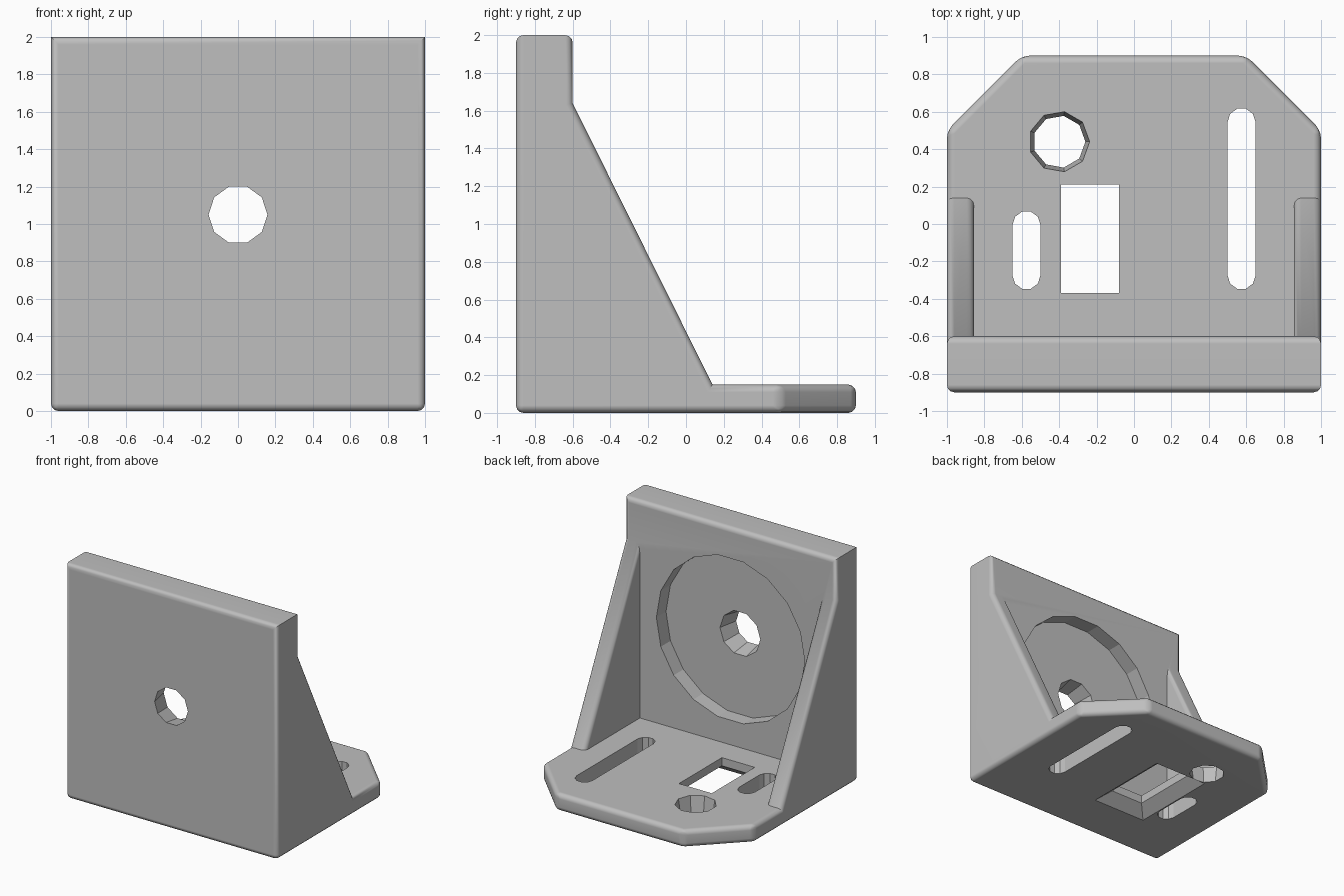
import bpy
import bmesh
from math import sin, cos, pi, radians
from mathutils import Matrix

default = bpy.data.objects.get("Cube")
if default:
    bpy.data.objects.remove(default, do_unlink=True)

# Single material
grey = bpy.data.materials.new("plain grey")
grey.use_nodes = True
color = (0.52, 0.52, 0.52, 1)
grey.diffuse_color = color
grey.node_tree.nodes["Principled BSDF"].inputs["Base Color"].default_value = color

# Main dimensions
FRONT, WALL, BACK = -0.9, -0.6, 0.9
TOP, FLOOR = 2.0, 0.15
RIB_TOP, RIB_TOE, RIB_IN = 1.64, 0.14, 0.855
CORNER_X, CORNER_Y = 0.6, 0.5


def to_object(bm, name):
    bmesh.ops.recalc_face_normals(bm, faces=bm.faces)
    mesh = bpy.data.meshes.new(name)
    bm.to_mesh(mesh)
    bm.free()
    mesh.materials.append(grey)
    obj = bpy.data.objects.new(name, mesh)
    bpy.context.collection.objects.link(obj)
    return obj


def build_bracket():
    bm = bmesh.new()

    def face(points):
        bm.faces.new([bm.verts.new(p) for p in points])

    def symmetric(half):
        """Face from one half outline plus its mirror image in x."""
        face(half + [(-x, y, z) for x, y, z in reversed(half)])

    for s in (1, -1):
        # Outer side, rib slope, rib inner triangle and clipped corner
        face([(s, FRONT, 0), (s, FRONT, TOP), (s, WALL, TOP), (s, WALL, RIB_TOP),
              (s, RIB_TOE, FLOOR), (s, CORNER_Y, FLOOR), (s, CORNER_Y, 0)])
        inner = s * RIB_IN
        face([(s, WALL, RIB_TOP), (s, RIB_TOE, FLOOR),
              (inner, RIB_TOE, FLOOR), (inner, WALL, RIB_TOP)])
        face([(inner, WALL, RIB_TOP), (inner, RIB_TOE, FLOOR), (inner, WALL, FLOOR)])
        face([(s, CORNER_Y, 0), (s, CORNER_Y, FLOOR),
              (s * CORNER_X, BACK, FLOOR), (s * CORNER_X, BACK, 0)])
    # Wall front, top and back
    symmetric([(1, FRONT, 0), (1, FRONT, TOP)])
    symmetric([(1, FRONT, TOP), (1, WALL, TOP)])
    symmetric([(1, WALL, TOP), (1, WALL, RIB_TOP),
               (RIB_IN, WALL, RIB_TOP), (RIB_IN, WALL, FLOOR)])
    # Base floor, rear edge and underside
    symmetric([(RIB_IN, WALL, FLOOR), (RIB_IN, RIB_TOE, FLOOR), (1, RIB_TOE, FLOOR),
               (1, CORNER_Y, FLOOR), (CORNER_X, BACK, FLOOR)])
    symmetric([(CORNER_X, BACK, FLOOR), (CORNER_X, BACK, 0)])
    symmetric([(1, FRONT, 0), (1, CORNER_Y, 0), (CORNER_X, BACK, 0)])
    bmesh.ops.remove_doubles(bm, verts=bm.verts, dist=0.0001)
    bmesh.ops.recalc_face_normals(bm, faces=bm.faces)

    # Round the outer edges, leaving the ends of the wall top crisp
    def rounded(edge):
        a, b = (v.co for v in edge.verts)
        crisp = min(a.z, b.z) > TOP - 0.01 and abs(a.x - b.x) < 0.01
        return edge.calc_face_angle_signed() > 0.1 and not crisp

    bmesh.ops.bevel(bm, geom=[e for e in bm.edges if rounded(e)], offset=0.04,
                    segments=3, profile=0.5, affect='EDGES', clamp_overlap=True)
    return to_object(bm, "angle_bracket")


def ngon(cx, cy, r, n):
    return [(cx + r * cos(2 * pi * i / n), cy + r * sin(2 * pi * i / n)) for i in range(n)]


def slot(cx, y0, y1, r, steps=5):
    ends = [(y1 - r, 0), (y0 + r, pi)]
    return [(cx + r * cos(start + pi * i / steps), cy + r * sin(start + pi * i / steps))
            for cy, start in ends for i in range(steps + 1)]


def rect(x0, x1, y0, y1, grow=0):
    return [(x0 - grow, y0 - grow), (x1 + grow, y0 - grow),
            (x1 + grow, y1 + grow), (x0 - grow, y1 + grow)]


def cut(target, name, levels, upright=False):
    """Subtract a solid lofted through (height, outline) levels."""
    bm = bmesh.new()
    rings = [[bm.verts.new((x, y, z)) for x, y in outline] for z, outline in levels]
    n = len(rings[0])
    bm.faces.new(rings[0])
    bm.faces.new(rings[-1])
    for low, high in zip(rings, rings[1:]):
        for i in range(n):
            j = (i + 1) % n
            bm.faces.new((low[i], low[j], high[j], high[i]))
    if upright:
        bm.transform(Matrix.Rotation(pi / 2, 4, 'X'))
    cutter = to_object(bm, name)
    cutter.hide_render = True
    mod = target.modifiers.new(name, 'BOOLEAN')
    mod.operation = 'DIFFERENCE'
    mod.solver = 'EXACT'
    mod.object = cutter
    bpy.ops.object.modifier_apply(modifier=mod.name)
    bpy.data.objects.remove(cutter, do_unlink=True)


bracket = build_bracket()
bpy.ops.object.select_all(action='DESELECT')
bpy.context.view_layer.objects.active = bracket
bracket.select_set(True)
bpy.ops.object.shade_smooth_by_angle(angle=radians(35))

# Wall: round recess at the back and tapered centre hole
AXIS = 1.05
cut(bracket, "recess_cutter",
    [(0.5, ngon(0, AXIS, 0.7, 18)), (0.73, ngon(0, AXIS, 0.7, 18))], upright=True)
cut(bracket, "centre_hole_cutter",
    [(0.5, ngon(0, AXIS, 0.235, 10)), (1.0, ngon(0, AXIS, 0.138, 10))], upright=True)

# Base: two slots, tapered round hole and window flared underneath
for cx, y0, y1 in ((0.575, -0.35, 0.62), (-0.575, -0.35, 0.07)):
    outline = slot(cx, y0, y1, 0.075)
    cut(bracket, "slot_cutter", [(-0.1, outline), (0.3, outline)])
cut(bracket, "round_hole_cutter",
    [(-0.1, ngon(-0.4, 0.44, 0.125, 9)), (0.25, ngon(-0.4, 0.44, 0.178, 9))])
window = (-0.39, -0.08, -0.37, 0.21)
cut(bracket, "window_cutter",
    [(-0.05, rect(*window, grow=0.16)), (0.08, rect(*window)), (0.3, rect(*window))])

# Keep broad faces flat next to the rounded edges
flatten = bracket.modifiers.new("weighted_normals", 'WEIGHTED_NORMAL')
flatten.keep_sharp = True
